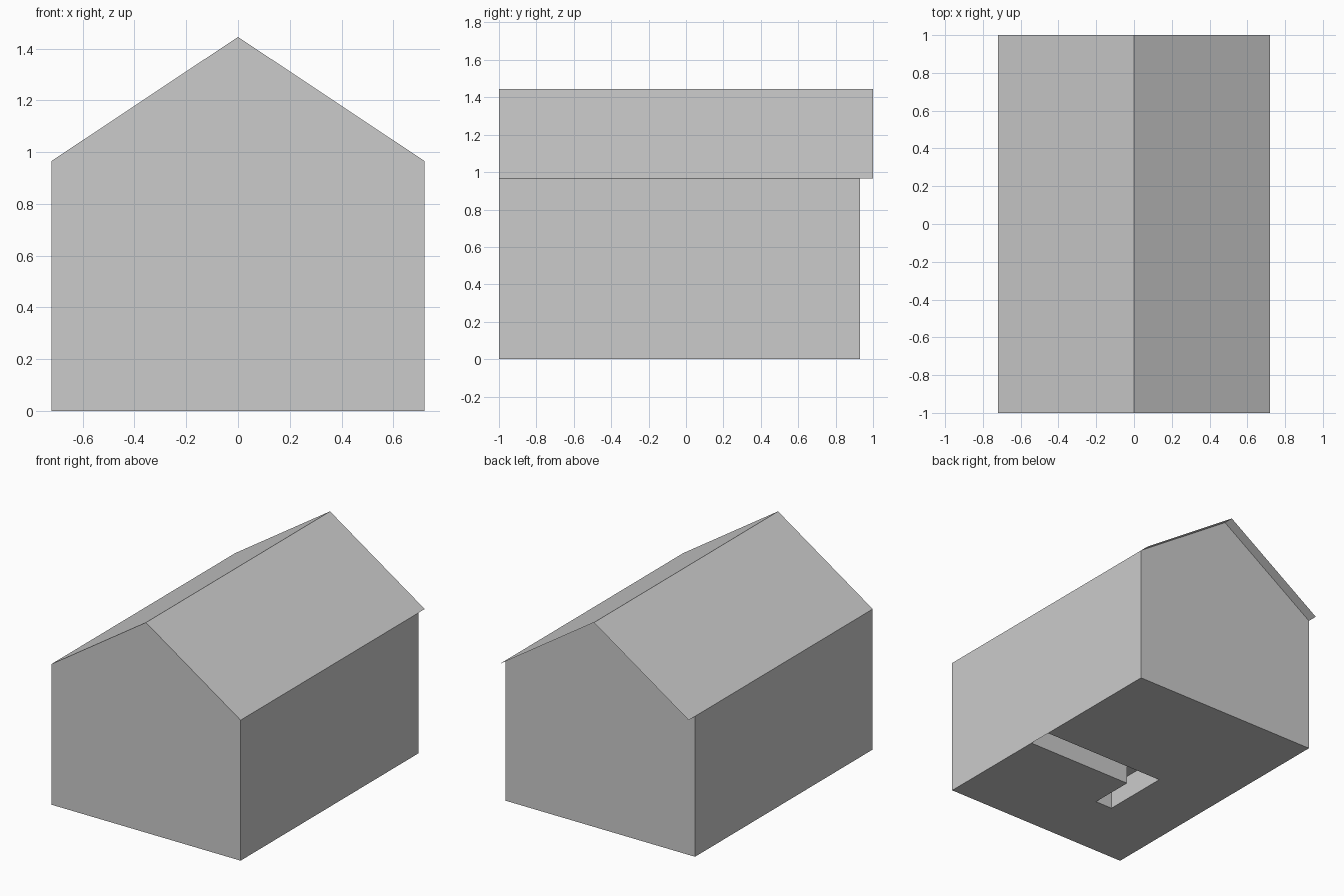
import bpy

if "Cube" in bpy.data.objects:
    bpy.data.objects.remove(bpy.data.objects["Cube"])

W, FRONT, BACK, ROOF_BACK = 0.72, -1.0, 0.93, 1.0
EAVE, RIDGE, RECESS = 0.966, 1.445, 0.17


def add_faces(name, polygons):
    """Make one object from outward-wound polygons."""
    verts, faces, index = [], [], {}
    for poly in polygons:
        face = []
        for p in poly:
            if p not in index:
                index[p] = len(verts)
                verts.append(p)
            face.append(index[p])
        faces.append(face)
    mesh = bpy.data.meshes.new(name)
    mesh.from_pydata(verts, [], faces)
    mesh.update()
    obj = bpy.data.objects.new(name, mesh)
    bpy.context.collection.objects.link(obj)
    return obj


# Walls: two gable ends and two side walls
gable = [(-W, 0), (W, 0), (W, EAVE), (0, RIDGE), (-W, EAVE)]
walls = [[(x, FRONT, z) for x, z in gable],
         [(x, BACK, z) for x, z in reversed(gable)],
         [(W, FRONT, 0), (W, BACK, 0), (W, BACK, EAVE), (W, FRONT, EAVE)],
         [(-W, BACK, 0), (-W, FRONT, 0), (-W, FRONT, EAVE), (-W, BACK, EAVE)]]
add_faces("walls", walls)

# Roof: thin sheets, flush at the front and overhanging at the back
add_faces("roof", [
    [(W, FRONT, EAVE), (W, ROOF_BACK, EAVE), (0, ROOF_BACK, RIDGE), (0, FRONT, RIDGE)],
    [(-W, ROOF_BACK, EAVE), (-W, FRONT, EAVE), (0, FRONT, RIDGE), (0, ROOF_BACK, RIDGE)]])

# Floor with an L-shaped recess that runs in from the right wall
path = [(W, -0.19), (-0.10, -0.19), (-0.10, -0.507), (-0.232, -0.507),
        (-0.232, -0.02), (W, -0.02)]
outline = [(W, FRONT)] + path + [(W, BACK), (-W, BACK), (-W, FRONT)]
add_faces("floor", [[(x, y, 0) for x, y in reversed(outline)]])

# Recess sides and ceiling
sides = [[(*a, 0), (*b, 0), (*b, RECESS), (*a, RECESS)]
         for a, b in zip(path[1:], path[:-1])]
ceiling = [(x, y, RECESS) for x, y in path]
add_faces("floor_recess", [list(reversed(s)) for s in sides] + [ceiling])
